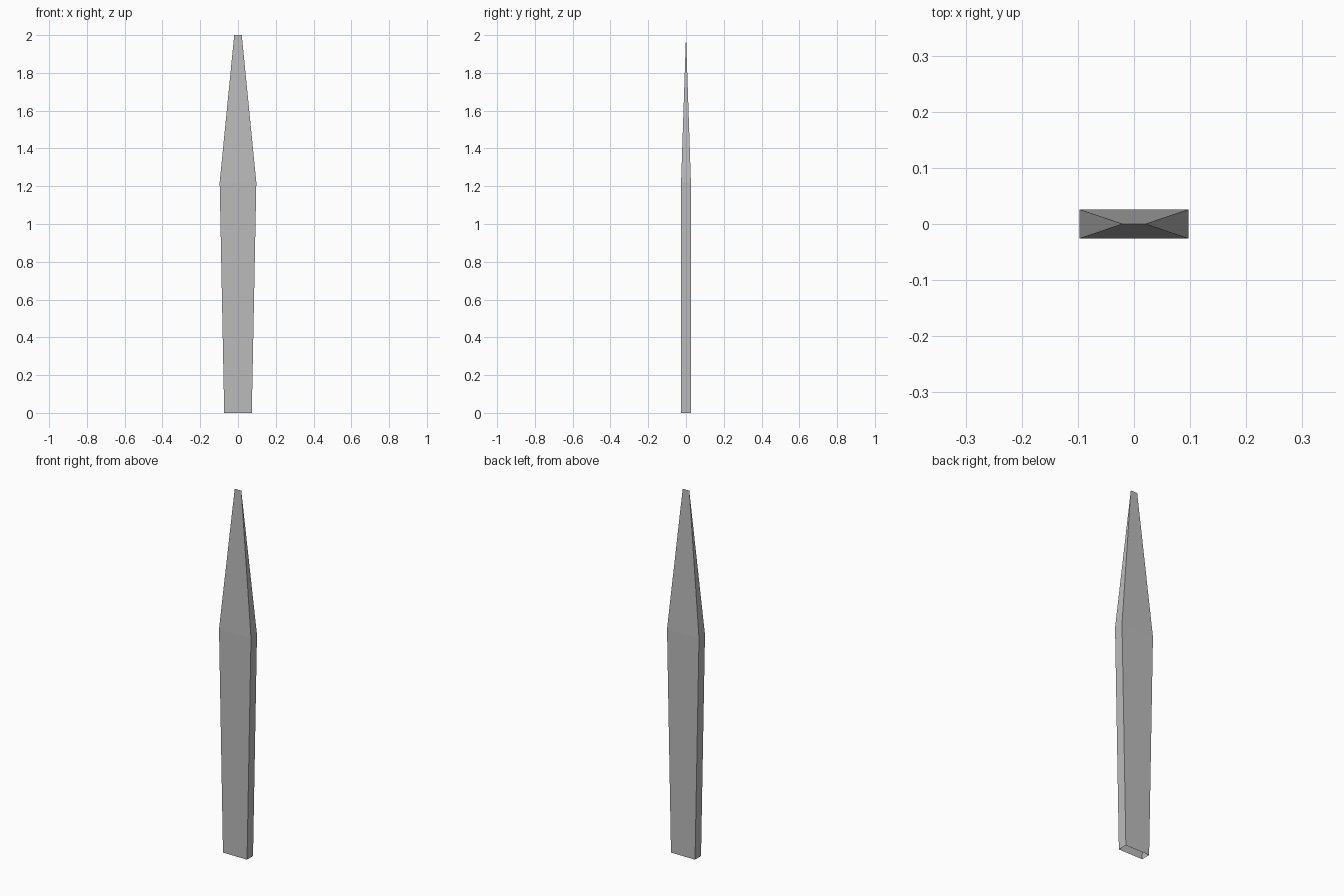
import bpy
import bmesh

cube = bpy.data.objects.get("Cube")
if cube:
    bpy.data.objects.remove(cube, do_unlink=True)

# Plain grey metal
grey = bpy.data.materials.new("steel grey")
grey.use_nodes = True
colour = (0.5, 0.5, 0.5, 1)
grey.diffuse_color = colour
grey.node_tree.nodes["Principled BSDF"].inputs["Base Color"].default_value = colour

bm = bmesh.new()
HALF_DEPTH = 0.026


def ring(half_width, z):
    """Rectangular cross-section of the blade."""
    corners = ((-1, -1), (1, -1), (1, 1), (-1, 1))
    return [bm.verts.new((sx * half_width, sy * HALF_DEPTH, z)) for sx, sy in corners]


# Shaft: open at the bottom, widening up to the shoulder
base = ring(0.073, 0)
shoulder = ring(0.097, 1.22)
for i in range(4):
    j = (i + 1) % 4
    bm.faces.new((base[i], base[j], shoulder[j], shoulder[i]))

# Point: tapers to a short straight edge
left, right = [bm.verts.new((x, 0, 2)) for x in (0.02, -0.02)]
a, b, c, d = shoulder
bm.faces.new((a, b, left, right))
bm.faces.new((b, c, left))
bm.faces.new((c, d, right, left))
bm.faces.new((d, a, right))

mesh = bpy.data.meshes.new("blade")
bm.to_mesh(mesh)
bm.free()
mesh.materials.append(grey)
blade = bpy.data.objects.new("blade", mesh)
bpy.context.collection.objects.link(blade)
